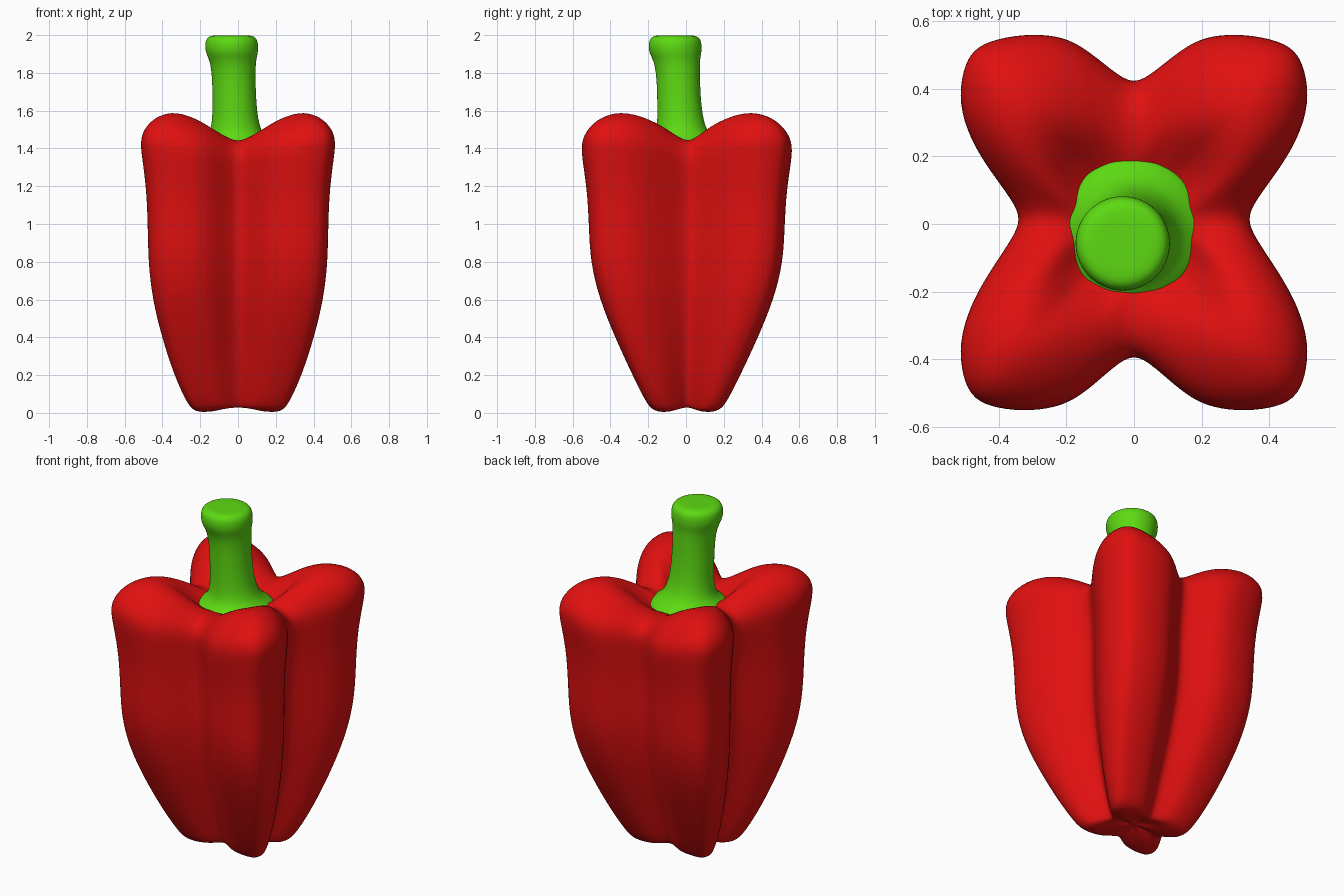
import bpy, bmesh, math


def material(name, rgb):
    m = bpy.data.materials.new(name)
    m.diffuse_color = (*rgb, 1.0)
    return m


def loft(name, rings, start, end, mat):
    """Skin a stack of equal rings, closed by a fan at each end."""
    bm = bmesh.new()
    loops = [[bm.verts.new(p) for p in r] for r in rings]
    n = len(loops[0])
    for a, b in zip(loops, loops[1:]):
        for i in range(n):
            j = (i + 1) % n
            bm.faces.new((a[i], a[j], b[j], b[i]))
    s, e = bm.verts.new(start), bm.verts.new(end)
    for i in range(n):
        j = (i + 1) % n
        bm.faces.new((s, loops[0][j], loops[0][i]))
        bm.faces.new((e, loops[-1][i], loops[-1][j]))
    bmesh.ops.recalc_face_normals(bm, faces=bm.faces)
    for f in bm.faces:
        f.smooth = True
    me = bpy.data.meshes.new(name)
    bm.to_mesh(me)
    bm.free()
    ob = bpy.data.objects.new(name, me)
    bpy.context.collection.objects.link(ob)
    me.materials.append(mat)
    mod = ob.modifiers.new("smooth", 'SUBSURF')
    mod.levels = mod.render_levels = 2
    return ob


red = material("pepper red", (0.75, 0.005, 0.005))
green = material("stem green", (0.11, 0.70, 0.006))

# Pepper body: one quarter of the four-lobed outline, mirrored around
quarter = [(0.335, 0), (0.365, 0.06), (0.43, 0.15), (0.49, 0.25), (0.523, 0.36),
           (0.512, 0.46), (0.48, 0.525), (0.41, 0.553), (0.31, 0.565),
           (0.21, 0.552), (0.14, 0.51), (0.06, 0.44), (0, 0.40)]
half = quarter + [(-x, y) for x, y in quarter[-2::-1]]
outline = half + [(x, -y) for x, y in half[-2:0:-1]]

# rings: lobe height, groove height, half width in x, half width in y
body_rings = [
    (0.015, 0.05, 0.10, 0.07), (0.0, 0.03, 0.20, 0.135), (0.015, 0.025, 0.245, 0.185),
    (0.07, 0.07, 0.28, 0.22), (0.20, 0.20, 0.34, 0.285), (0.40, 0.40, 0.405, 0.378),
    (0.60, 0.60, 0.455, 0.46), (0.80, 0.80, 0.478, 0.51), (1.00, 0.98, 0.48, 0.517),
    (1.20, 1.14, 0.488, 0.527), (1.37, 1.28, 0.512, 0.553), (1.47, 1.37, 0.523, 0.56),
    (1.55, 1.42, 0.475, 0.505), (1.587, 1.44, 0.405, 0.43), (1.593, 1.44, 0.335, 0.36),
    (1.555, 1.43, 0.265, 0.285), (1.47, 1.41, 0.20, 0.215), (1.39, 1.385, 0.13, 0.14),
    (1.37, 1.37, 0.06, 0.065)]


def body_ring(z_lobe, z_groove, sx, sy):
    pts = []
    for x, y in outline:
        w = math.sin(2 * math.atan2(y, x)) ** 2
        px, py = x * sx / 0.52, y * sy / 0.56
        pts.append((px, py + 0.015 * (1 - w) * sy / 0.56,
                    z_groove + (z_lobe - z_groove) * w))
    return pts


loft("pepper_body", [body_ring(*r) for r in body_rings],
     (0, 0, 0.05), (0, 0, 1.365), red)

# Stem: flared foot, slightly bent stalk, swollen tip (x, y, z, radius)
stem_rings = [
    (-0.008, -0.015, 1.36, 0.18), (-0.008, -0.015, 1.385, 0.217),
    (-0.008, -0.015, 1.415, 0.217), (-0.008, -0.015, 1.44, 0.18),
    (-0.01, -0.02, 1.475, 0.142), (-0.015, -0.03, 1.55, 0.122),
    (-0.02, -0.038, 1.68, 0.116), (-0.023, -0.042, 1.80, 0.117),
    (-0.028, -0.05, 1.87, 0.125), (-0.033, -0.057, 1.91, 0.142),
    (-0.034, -0.058, 1.965, 0.143), (-0.034, -0.058, 1.995, 0.125),
    (-0.034, -0.058, 2.0, 0.08)]
N = 20
circles = [[(cx + r * math.cos(2 * math.pi * i / N), cy + r * math.sin(2 * math.pi * i / N), z)
            for i in range(N)] for cx, cy, z, r in stem_rings]
loft("stem", circles, (-0.008, -0.015, 1.36), (-0.034, -0.058, 1.998), green)
